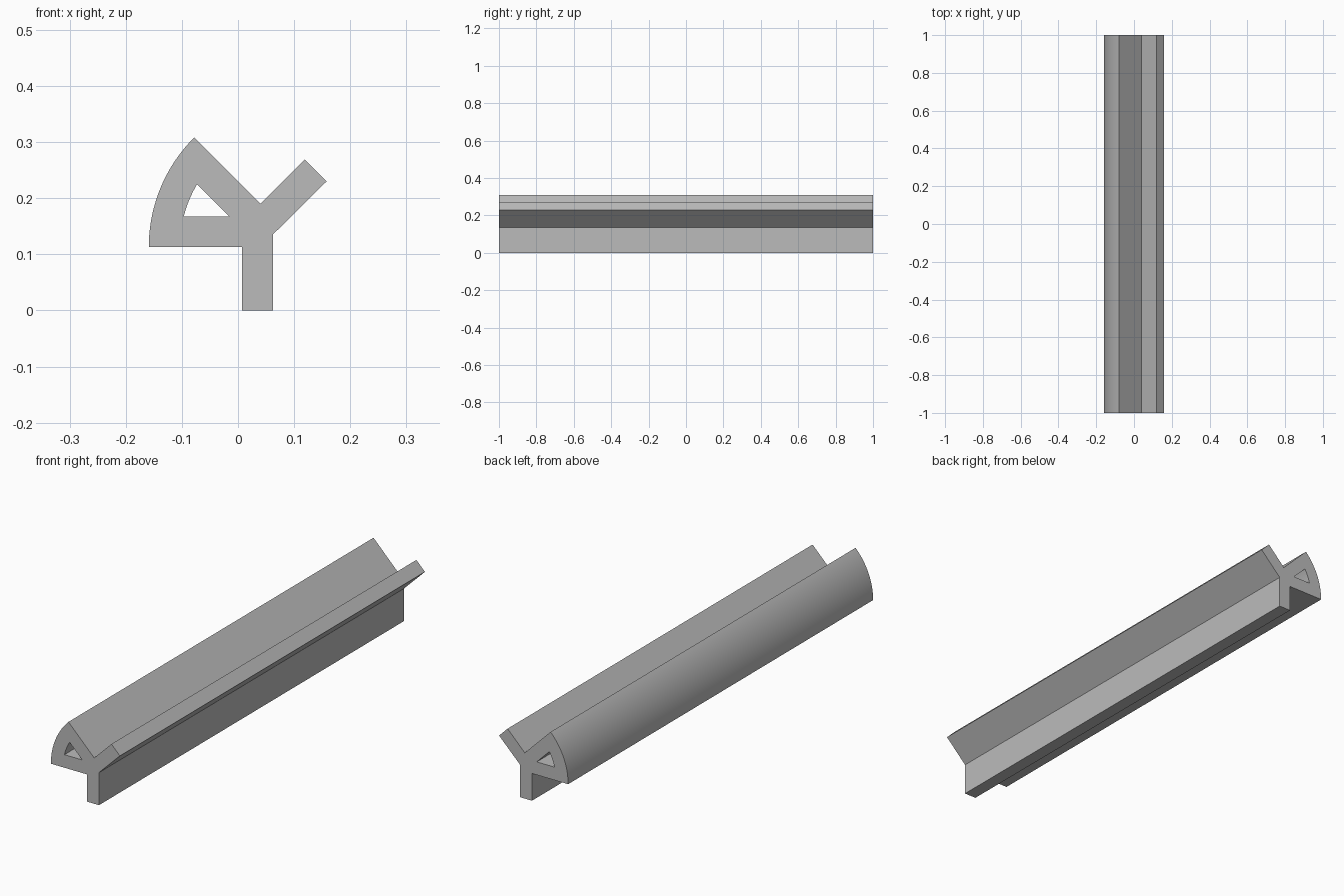
import bpy
from math import cos, sin, radians, asin, atan2

cube = bpy.data.objects.get("Cube")
if cube:
    bpy.data.objects.remove(cube, do_unlink=True)

# Plain grey material
grey = bpy.data.materials.new("plain grey")
grey.use_nodes = True
colour = (0.5, 0.5, 0.5, 1)
grey.diffuse_color = colour
grey.node_tree.nodes["Principled BSDF"].inputs["Base Color"].default_value = colour

# Shared centre of the curved outer wall and its cavity
CX, CZ = 0.117, 0.113


def arc(radius, start, end, steps):
    """Points on the curved wall, angles in radians."""
    angles = [start + (end - start) * i / steps for i in range(steps + 1)]
    return [(CX + radius * cos(a), CZ + radius * sin(a)) for a in angles]


# Outline: stem, slanted fin, valley, then the curved wall down to the floor
outline = [(0.007, CZ), (0.007, 0), (0.062, 0), (0.062, 0.135),
           (0.158, 0.230), (0.119, 0.269), (0.040, 0.190)]
outline += arc(0.276, radians(135), radians(180), 24)

# Triangular cavity with a curved outer side
cavity = [(-0.015, 0.167)]
cavity += arc(0.2205, atan2(0.112, -0.190), radians(180) - asin(0.054 / 0.2205), 8)

# Extrude the section along the full length
section = bpy.data.curves.new("extruded_rail", "CURVE")
section.dimensions = "2D"
section.fill_mode = "BOTH"
section.extrude = 1.0
for points in (outline, cavity):
    spline = section.splines.new("POLY")
    spline.points.add(len(points) - 1)
    for point, (x, z) in zip(spline.points, points):
        point.co = (x, z, 0, 1)
    spline.use_cyclic_u = True
section.materials.append(grey)

rail = bpy.data.objects.new("extruded_rail", section)
bpy.context.collection.objects.link(rail)
rail.rotation_euler.x = radians(90)

# Convert to mesh, weld the caps and smooth only the curved wall
bpy.ops.object.select_all(action="DESELECT")
rail.select_set(True)
bpy.context.view_layer.objects.active = rail
bpy.ops.object.convert(target="MESH")
bpy.ops.object.transform_apply(location=False, rotation=True, scale=False)
bpy.ops.object.mode_set(mode="EDIT")
bpy.ops.mesh.select_all(action="SELECT")
bpy.ops.mesh.remove_doubles(threshold=0.0001)
bpy.ops.mesh.normals_make_consistent(inside=False)
bpy.ops.object.mode_set(mode="OBJECT")
bpy.ops.object.shade_smooth_by_angle(angle=radians(30))
